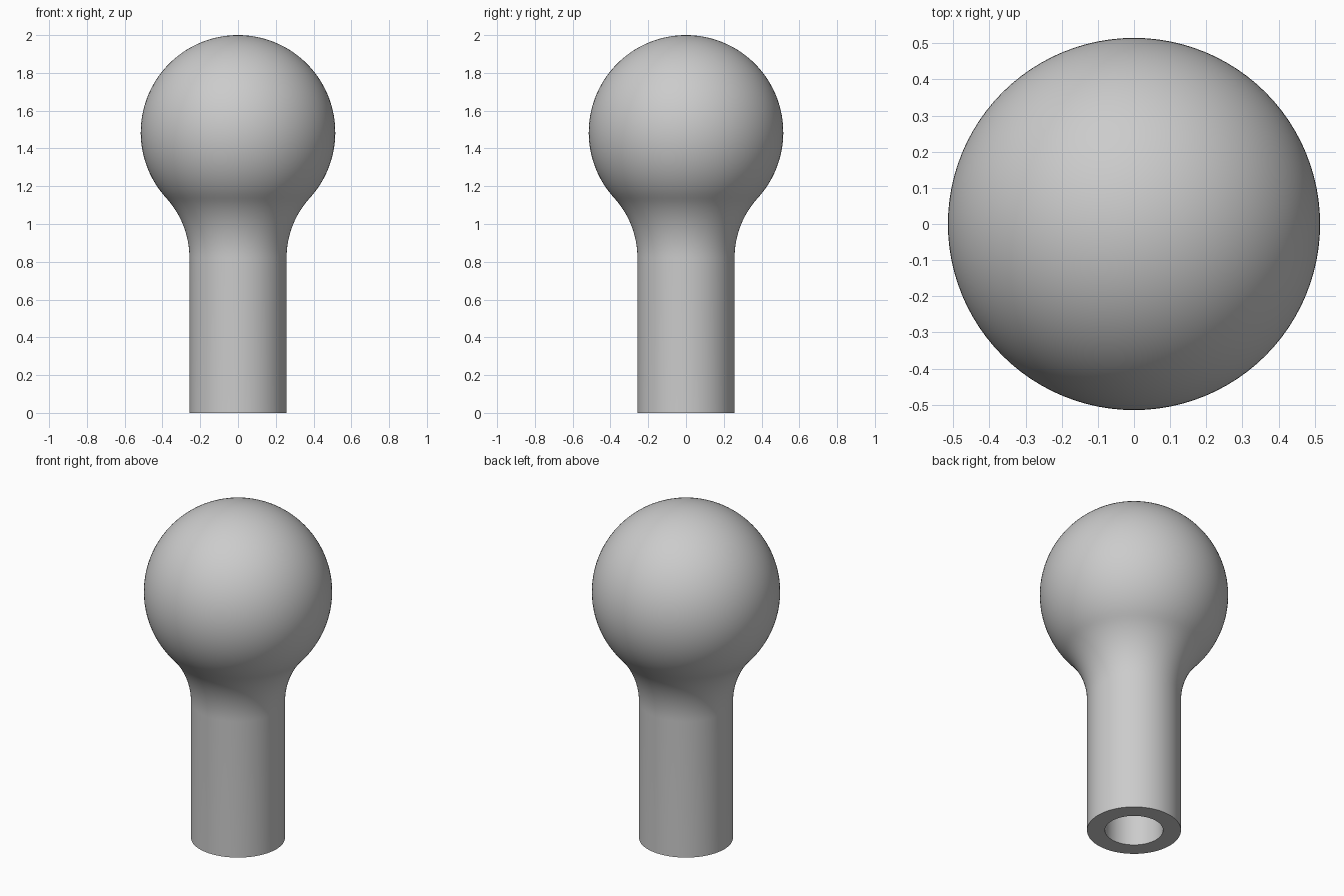
import bpy, bmesh, math

if "Cube" in bpy.data.objects:
    bpy.data.objects.remove(bpy.data.objects["Cube"])

R = 0.515            # ball radius
ZC = 2.0 - R         # ball centre height
STEM = 0.257         # stem radius
NECK_Z = 0.82        # height where the neck flare starts
HOLE, DEPTH = 0.159, 0.82
SEGMENTS = 96

# flare arc tangent to both stem and ball
dz = ZC - NECK_Z
F = (STEM**2 + dz**2 - R**2) / (2 * (R - STEM))
flare_x = STEM + F
join = math.atan2(dz, flare_x)   # angle below the ball's equator


def arc(cx, cz, r, a0, a1, n):
    return [(cx + r * math.cos(a0 + (a1 - a0) * i / n),
             cz + r * math.sin(a0 + (a1 - a0) * i / n)) for i in range(n + 1)]


# half profile: blind socket, rim, stem, flare, ball
profile = [(0, DEPTH), (HOLE, DEPTH), (HOLE, 0), (STEM, 0)]
profile += arc(flare_x, NECK_Z, F, math.pi, math.pi - join, 16)
profile += arc(0, ZC, R, -join, math.pi / 2, 48)[1:-1] + [(0, 2.0)]

# revolve the profile around z
bm = bmesh.new()
verts = [bm.verts.new((x, 0, z)) for x, z in profile]
edges = [bm.edges.new(pair) for pair in zip(verts, verts[1:])]
bmesh.ops.spin(bm, geom=verts + edges, cent=(0, 0, 0), axis=(0, 0, 1),
               angle=2 * math.pi, steps=SEGMENTS, use_duplicate=False)
bmesh.ops.remove_doubles(bm, verts=bm.verts, dist=1e-5)
bmesh.ops.recalc_face_normals(bm, faces=bm.faces)
mesh = bpy.data.meshes.new("ball_knob")
bm.to_mesh(mesh)
bm.free()

grey = bpy.data.materials.new("grey")
grey.diffuse_color = (0.6, 0.6, 0.6, 1)
grey.use_nodes = True
grey.node_tree.nodes["Principled BSDF"].inputs["Base Color"].default_value = grey.diffuse_color
mesh.materials.append(grey)

knob = bpy.data.objects.new("ball_knob", mesh)
bpy.context.collection.objects.link(knob)
bpy.context.view_layer.objects.active = knob
knob.select_set(True)
bpy.ops.object.shade_smooth_by_angle(angle=math.radians(30))
